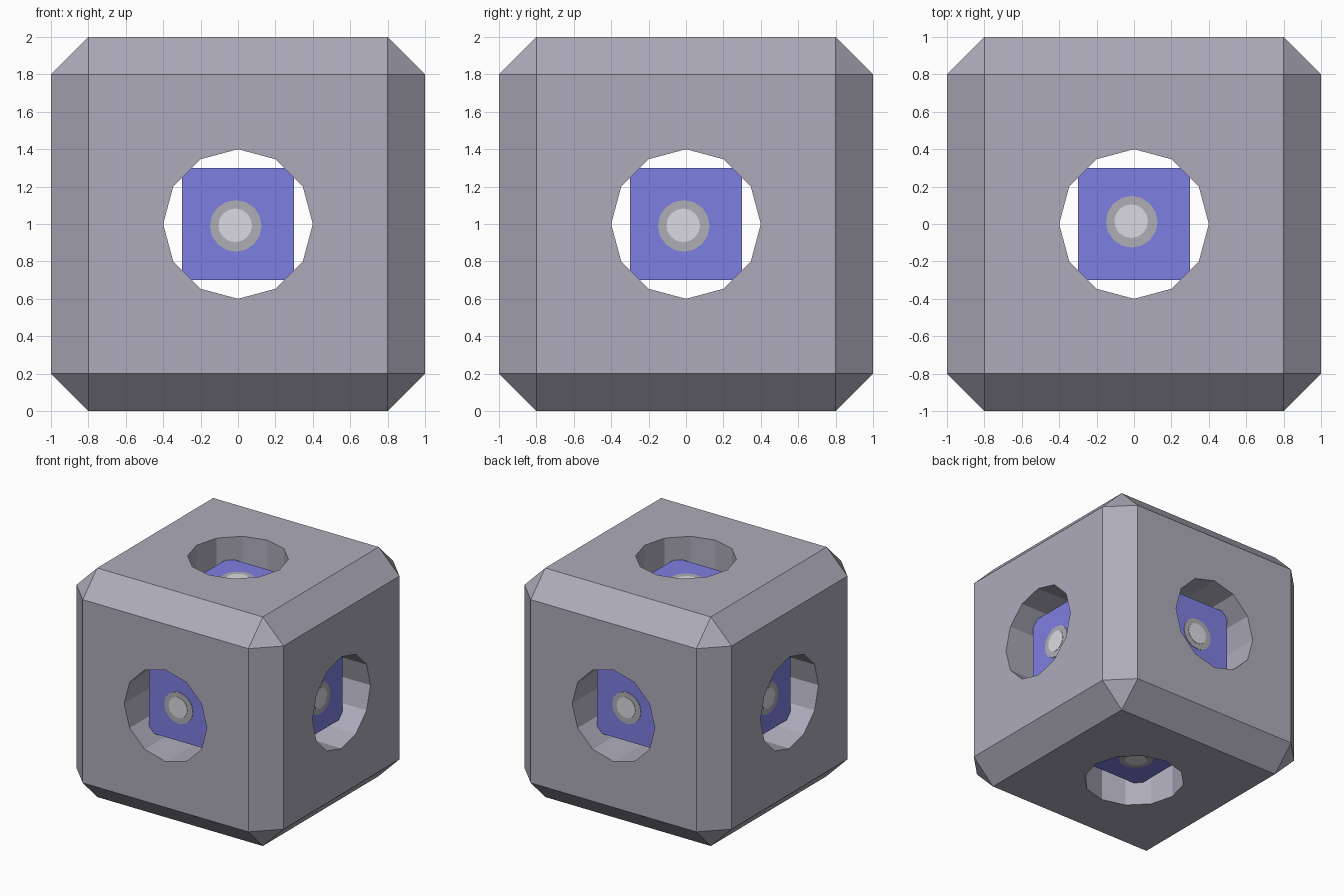
import bpy, bmesh, math
from mathutils import Matrix, Vector

if "Cube" in bpy.data.objects:
    bpy.data.objects.remove(bpy.data.objects["Cube"])

CENTRE = Vector((0, 0, 1))


def material(name, rgb):
    m = bpy.data.materials.new(name)
    m.diffuse_color = (*rgb, 1)
    m.use_nodes = True
    m.node_tree.nodes["Principled BSDF"].inputs["Base Color"].default_value = m.diffuse_color
    return m


shell_grey = material("shell grey", (0.42, 0.41, 0.49))
core_blue = material("core blue", (0.21, 0.21, 0.75))
ring_grey = material("ring grey", (0.42, 0.42, 0.46))
spot_white = material("spot pale grey", (0.70, 0.70, 0.75))


def make_object(name, bm, mat, matrix=Matrix()):
    bm.normal_update()
    mesh = bpy.data.meshes.new(name)
    bm.to_mesh(mesh)
    bm.free()
    mesh.materials.append(mat)
    ob = bpy.data.objects.new(name, mesh)
    ob.matrix_world = matrix
    bpy.context.collection.objects.link(ob)
    return ob


def box(size):
    bm = bmesh.new()
    bmesh.ops.create_cube(bm, size=1)
    bmesh.ops.scale(bm, vec=size, verts=bm.verts)
    return bm


def cylinder(radius, depth, sides):
    bm = bmesh.new()
    bmesh.ops.create_cone(bm, cap_ends=True, segments=sides,
                          radius1=radius, radius2=radius, depth=depth)
    return bm


# Chamfered outer cube
bm = box((2, 2, 2))
bmesh.ops.bevel(bm, geom=bm.edges[:], offset=0.2, segments=1,
                affect='EDGES', profile=0.5)
body = make_object("outer_cube", bm, shell_grey, Matrix.Translation(CENTRE))

# Three twelve-sided tunnels, one along each axis
turns = [Matrix(), Matrix.Rotation(math.pi / 2, 4, 'X'),
         Matrix.Rotation(math.pi / 2, 4, 'Y')]
for turn in turns:
    cutter = make_object("tunnel_cutter", cylinder(0.4, 3, 12), shell_grey,
                         Matrix.Translation(CENTRE) @ turn)
    cutter.hide_render = True
    mod = body.modifiers.new("tunnel", 'BOOLEAN')
    mod.operation = 'DIFFERENCE'
    mod.solver = 'EXACT'
    mod.object = cutter
    bpy.context.view_layer.objects.active = body
    bpy.context.view_layer.update()
    bpy.ops.object.modifier_apply(modifier=mod.name)
    bpy.data.objects.remove(cutter)

# Recessed blue panel with a painted spot in each of the six openings
sides = {
    "front": ((1, 0, 0), (0, 0, 1)), "right": ((0, 1, 0), (0, 0, 1)),
    "back": ((-1, 0, 0), (0, 0, 1)), "left": ((0, -1, 0), (0, 0, 1)),
    "top": ((1, 0, 0), (0, 1, 0)), "bottom": ((1, 0, 0), (0, -1, 0)),
}
for side, (right, up) in sides.items():
    r, u = Vector(right), Vector(up)
    frame = Matrix.Translation(CENTRE) @ Matrix((r, u, r.cross(u))).transposed().to_4x4()

    def place(x, y, z):
        return frame @ Matrix.Translation((x, y, z))

    dy = 0.012 if side == "top" else -0.01
    make_object(side + "_panel", box((0.6, 0.6, 0.1)), core_blue, place(0, 0, 0.75))
    make_object(side + "_ring", cylinder(0.138, 0.004, 16), ring_grey,
                place(-0.012, dy, 0.802))
    make_object(side + "_spot", cylinder(0.09, 0.004, 16), spot_white,
                place(-0.015, dy + 0.003, 0.805))
